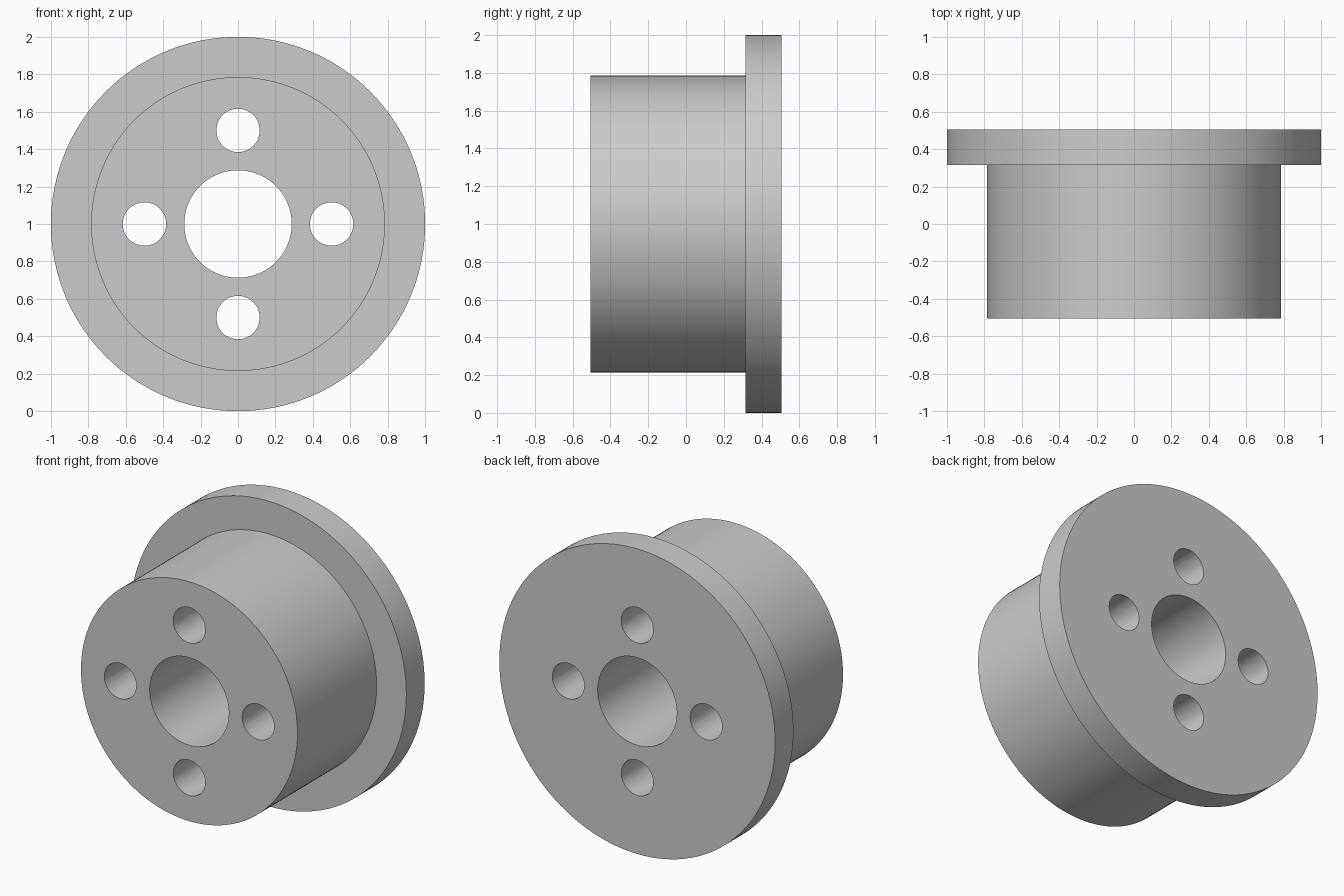
import bpy
import bmesh
from math import cos, sin, pi, radians
from mathutils import Matrix, Vector

default_cube = bpy.data.objects.get("Cube")
if default_cube:
    bpy.data.objects.remove(default_cube, do_unlink=True)

# Main dimensions
FRONT, STEP, BACK = -0.505, 0.315, 0.505
FLANGE_R, HUB_R, BORE_R = 1.0, 0.785, 0.287
HOLE_R, HOLE_CIRCLE = 0.116, 0.5
CENTRE = Vector((0, 0, 1))

grey = bpy.data.materials.new("plain_grey")
grey.use_nodes = True
colour = (0.6, 0.6, 0.6, 1)
grey.diffuse_color = colour
grey.node_tree.nodes["Principled BSDF"].inputs["Base Color"].default_value = colour


def add_object(name, bm):
    bmesh.ops.recalc_face_normals(bm, faces=bm.faces)
    mesh = bpy.data.meshes.new(name)
    bm.to_mesh(mesh)
    bm.free()
    mesh.materials.append(grey)
    obj = bpy.data.objects.new(name, mesh)
    bpy.context.collection.objects.link(obj)
    return obj


def lathe(name, profile, segments):
    """Turn a closed (radius, y) profile around the y axis."""
    bm = bmesh.new()
    rings = []
    for i in range(segments):
        a = 2 * pi * i / segments
        rings.append([bm.verts.new(CENTRE + Vector((r * cos(a), y, r * sin(a))))
                      for r, y in profile])
    n = len(profile)
    for i, ring in enumerate(rings):
        following = rings[(i + 1) % segments]
        for j in range(n):
            k = (j + 1) % n
            bm.faces.new((ring[j], ring[k], following[k], following[j]))
    return add_object(name, bm)


# Flanged hub with its central bore
hub = lathe("flanged_hub", [(BORE_R, FRONT), (HUB_R, FRONT), (HUB_R, STEP),
                            (FLANGE_R, STEP), (FLANGE_R, BACK), (BORE_R, BACK)], 128)

# Four bolt holes through the whole depth
bm = bmesh.new()
for i in range(4):
    a = i * pi / 2
    spot = CENTRE + HOLE_CIRCLE * Vector((cos(a), 0, sin(a)))
    bmesh.ops.create_cone(bm, cap_ends=True, segments=48, radius1=HOLE_R,
                          radius2=HOLE_R, depth=2,
                          matrix=Matrix.Translation(spot) @ Matrix.Rotation(pi / 2, 4, "X"))
cutter = add_object("bolt_hole_cutter", bm)
cutter.hide_render = True

drill = hub.modifiers.new("bolt_holes", "BOOLEAN")
drill.operation = "DIFFERENCE"
drill.solver = "EXACT"
drill.object = cutter

bpy.ops.object.select_all(action="DESELECT")
hub.select_set(True)
bpy.context.view_layer.objects.active = hub
bpy.ops.object.modifier_apply(modifier=drill.name)
bpy.data.objects.remove(cutter, do_unlink=True)

# Round walls smooth, rims sharp
bpy.ops.object.shade_smooth_by_angle(angle=radians(30))
